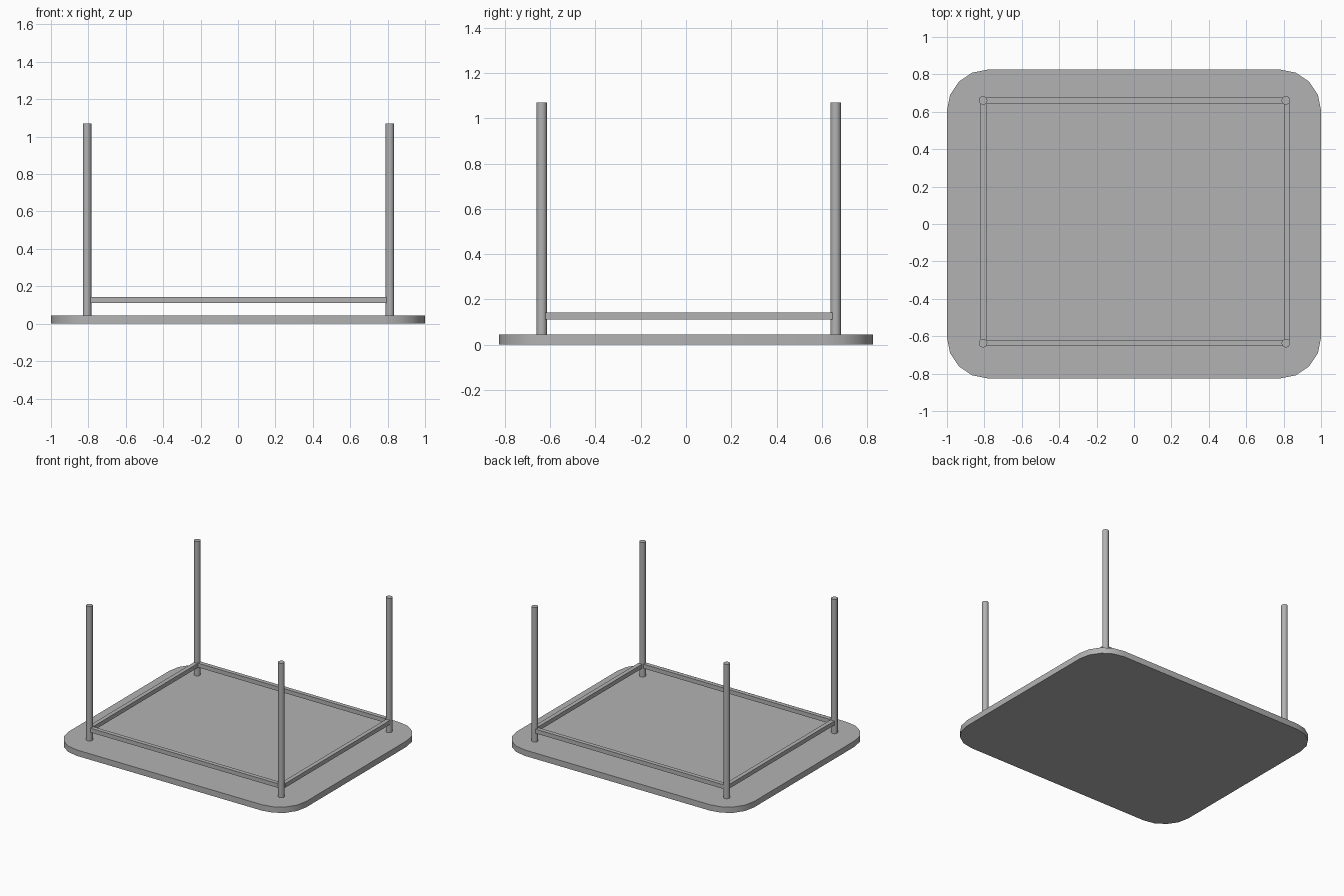
import bpy, bmesh, math
from mathutils import Vector

if "Cube" in bpy.data.objects:
    bpy.data.objects.remove(bpy.data.objects["Cube"])

grey = bpy.data.materials.new("plain grey")
grey.diffuse_color = (0.45, 0.45, 0.45, 1)
grey.use_nodes = True
grey.node_tree.nodes["Principled BSDF"].inputs["Base Color"].default_value = grey.diffuse_color


def add_object(name, bm):
    bmesh.ops.recalc_face_normals(bm, faces=bm.faces)
    mesh = bpy.data.meshes.new(name)
    bm.to_mesh(mesh)
    bm.free()
    mesh.materials.append(grey)
    obj = bpy.data.objects.new(name, mesh)
    bpy.context.collection.objects.link(obj)
    bpy.ops.object.select_all(action='DESELECT')
    obj.select_set(True)
    bpy.context.view_layer.objects.active = obj
    return obj


def prism(name, outline, z0, z1):
    bm = bmesh.new()
    face = bm.faces.new([bm.verts.new((x, y, z0)) for x, y in outline])
    top = bmesh.ops.extrude_face_region(bm, geom=[face])["geom"]
    verts = [v for v in top if isinstance(v, bmesh.types.BMVert)]
    bmesh.ops.translate(bm, verts=verts, vec=(0, 0, z1 - z0))
    return add_object(name, bm)


def arc(cx, cy, r, start, end, steps):
    angles = [math.radians(start + (end - start) * i / steps) for i in range(steps + 1)]
    return [(cx + r * math.cos(a), cy + r * math.sin(a)) for a in angles]


def box(name, x0, x1, y0, y1, z0, z1):
    return prism(name, [(x0, y0), (x1, y0), (x1, y1), (x0, y1)], z0, z1)


# Table top lying face down, with rounded corners
HX, HY, R, THICK = 1.0, 0.826, 0.22, 0.045
outline = []
for i, (sx, sy) in enumerate([(1, 1), (-1, 1), (-1, -1), (1, -1)]):
    outline += arc(sx * (HX - R), sy * (HY - R), R, 90 * i, 90 * i + 90, 4)
prism("table_top", outline, 0, THICK)
bpy.ops.object.shade_smooth_by_angle(angle=math.radians(30))

# Four round legs pointing up
XL, XR, YF, YB, LEG_R = -0.807, 0.812, -0.637, 0.661, 0.023
for side, x in (("left", XL), ("right", XR)):
    for end, y in (("front", YF), ("back", YB)):
        prism(f"{end}_{side}_leg", arc(x, y, LEG_R, 0, 360, 16)[:-1], THICK, 1.07)
        bpy.ops.object.shade_smooth_by_angle(angle=math.radians(30))

# Square rails between the legs
W, Z0, Z1 = 0.016, 0.111, 0.143
for name, y in (("front_rail", YF), ("back_rail", YB)):
    box(name, XL + 0.018, XR - 0.018, y - W, y + W, Z0, Z1)
for name, x in (("left_rail", XL + 0.003), ("right_rail", XR + 0.006)):
    box(name, x - W, x + W, YF + 0.016, YB - 0.014, Z0, Z1)
